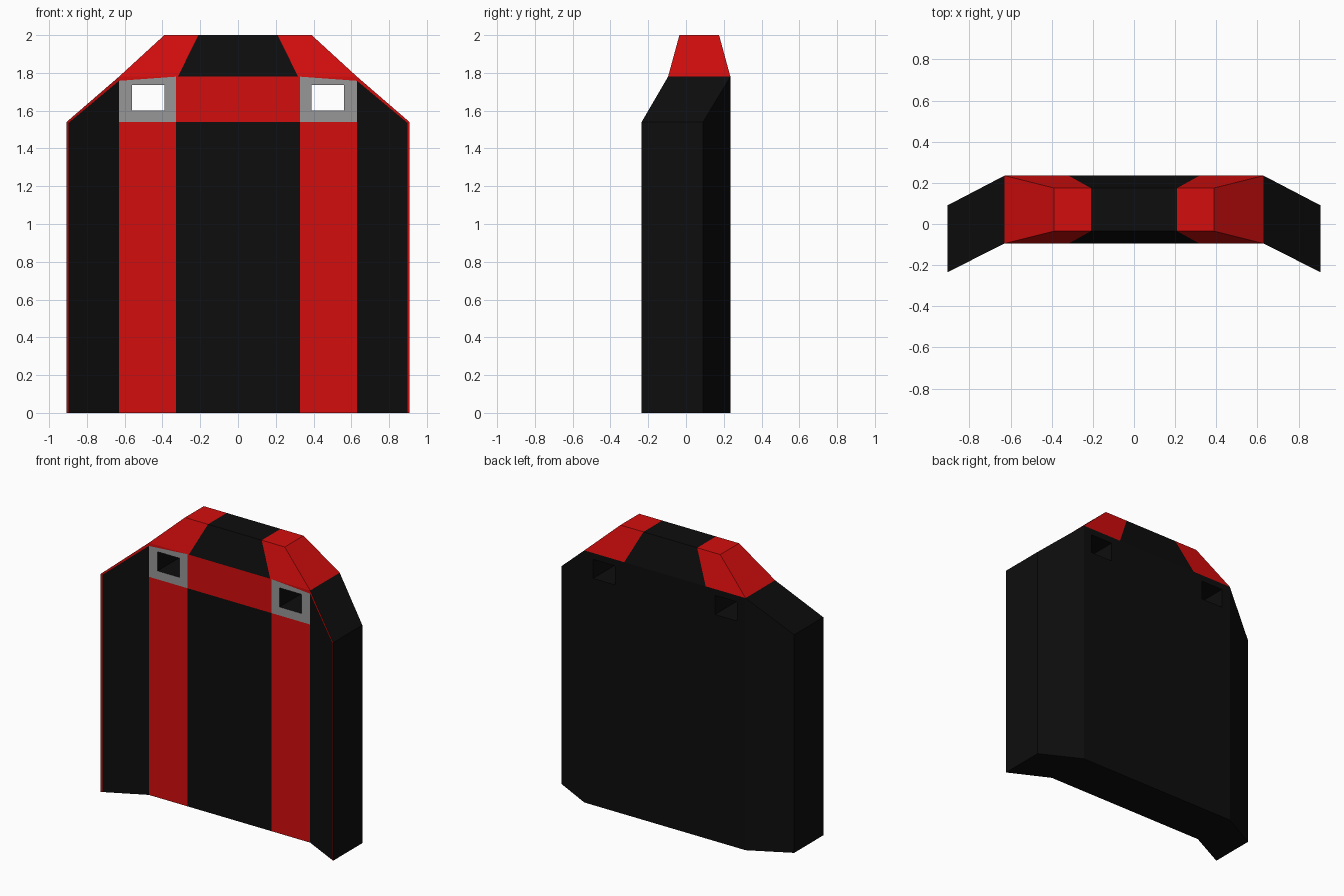
import bpy
import bmesh
from mathutils import Vector

if "Cube" in bpy.data.objects:
    bpy.data.objects.remove(bpy.data.objects["Cube"])

BLACK, RED, GREY = 0, 1, 2


def material(name, rgb):
    m = bpy.data.materials.new(name)
    m.diffuse_color = (*rgb, 1)
    m.use_nodes = True
    m.node_tree.nodes["Principled BSDF"].inputs["Base Color"].default_value = m.diffuse_color
    return m


MATS = [material("black", (0.004, 0.004, 0.004)),
        material("red", (0.65, 0.004, 0.004)),
        material("grey", (0.31, 0.31, 0.31))]


def loft(bm, sections):
    """Join four-point sections into a skin, returning the section loops."""
    loops = [[bm.verts.new(p) for p in s] for s in sections]
    for a, b in zip(loops, loops[1:]):
        for i in range(4):
            j = (i + 1) % 4
            bm.faces.new((a[i], a[j], b[j], b[i]))
    bm.faces.new(loops[0])
    bm.faces.new(loops[-1])
    bm.normal_update()


def finish(bm, name):
    me = bpy.data.meshes.new(name)
    bm.to_mesh(me)
    bm.free()
    for m in MATS:
        me.materials.append(m)
    ob = bpy.data.objects.new(name, me)
    bpy.context.collection.objects.link(ob)


def cut(bm, point, normal):
    bmesh.ops.bisect_plane(bm, geom=bm.verts[:] + bm.edges[:] + bm.faces[:],
                           dist=1e-5, plane_co=point, plane_no=normal)


# Body: flat centre with two wings swept forward
bm = bmesh.new()
sections = []
for x, y0, y1, top in ((-0.908, -0.235, 0.09, 1.54), (-0.63, -0.095, 0.235, 1.78),
                       (0.63, -0.095, 0.235, 1.78), (0.908, -0.235, 0.09, 1.54)):
    sections.append([(x, y0, 0), (x, y1, 0), (x, y1, top), (x, y0, top)])
loft(bm, sections)
bmesh.ops.recalc_face_normals(bm, faces=bm.faces[:])

# Cut lines for stripes, window frames and the thin wing rim
for z in (1.54, 1.60, 1.735):
    cut(bm, (0, 0, z), (0, 0, 1))
RIM = Vector((0.225, 0, 0.27))
FRAME = Vector((0.022, 0, 0.30))
for s in (-1, 1):
    for x in (0.328, 0.39, 0.562, 0.898):
        cut(bm, (s * x, 0, 0), (1, 0, 0))
    cut(bm, (s * 0.63, 0, 1.758), (s * RIM.x, 0, RIM.z))
    cut(bm, (s * 0.63, 0, 1.758), (s * FRAME.x, 0, FRAME.z))

# Front colours by position
bm.normal_update()
for f in bm.faces:
    c = f.calc_center_median()
    x, z = abs(c.x), c.z
    if f.normal.y > -0.5:
        continue
    corner = Vector((x - 0.63, 0, z - 1.758))
    if x > 0.63:
        f.material_index = RED if x > 0.898 or corner.dot(RIM) > 0 else BLACK
    elif z < 1.54:
        f.material_index = RED if x > 0.328 else BLACK
    elif x < 0.328 or corner.dot(FRAME) > 0:
        f.material_index = RED
    else:
        f.material_index = GREY

# Window holes right through the body
for s in (-1, 1):
    hole = [f for f in bm.faces if abs(f.normal.y) > 0.5
            and 0.39 < s * f.calc_center_median().x < 0.562
            and 1.60 < f.calc_center_median().z < 1.735]
    edges = list({e for f in hole for e in f.edges})
    bmesh.ops.delete(bm, geom=hole, context='FACES_ONLY')
    for f in bmesh.ops.bridge_loops(bm, edges=edges)["faces"]:
        f.material_index = BLACK

# Open the hidden join under the cap
hidden = [f for f in bm.faces if f.normal.z > 0.99 and f.calc_center_median().z > 1.77]
bmesh.ops.delete(bm, geom=hidden, context='FACES')
bmesh.ops.recalc_face_normals(bm, faces=bm.faces[:])
finish(bm, "body")

# Tapered cap: black centre, red ends
bm = bmesh.new()
sections = []
for xb, xt in ((-0.63, -0.39), (-0.318, -0.21), (0.318, 0.21), (0.63, 0.39)):
    sections.append([(xb, -0.095, 1.78), (xb, 0.235, 1.78),
                     (xt, 0.175, 2.0), (xt, -0.035, 2.0)])
loft(bm, sections)
bmesh.ops.recalc_face_normals(bm, faces=bm.faces[:])
for f in bm.faces:
    f.material_index = RED if abs(f.calc_center_median().x) > 0.2 else BLACK
bmesh.ops.delete(bm, geom=[f for f in bm.faces if f.normal.z < -0.9], context='FACES')
finish(bm, "cap")
